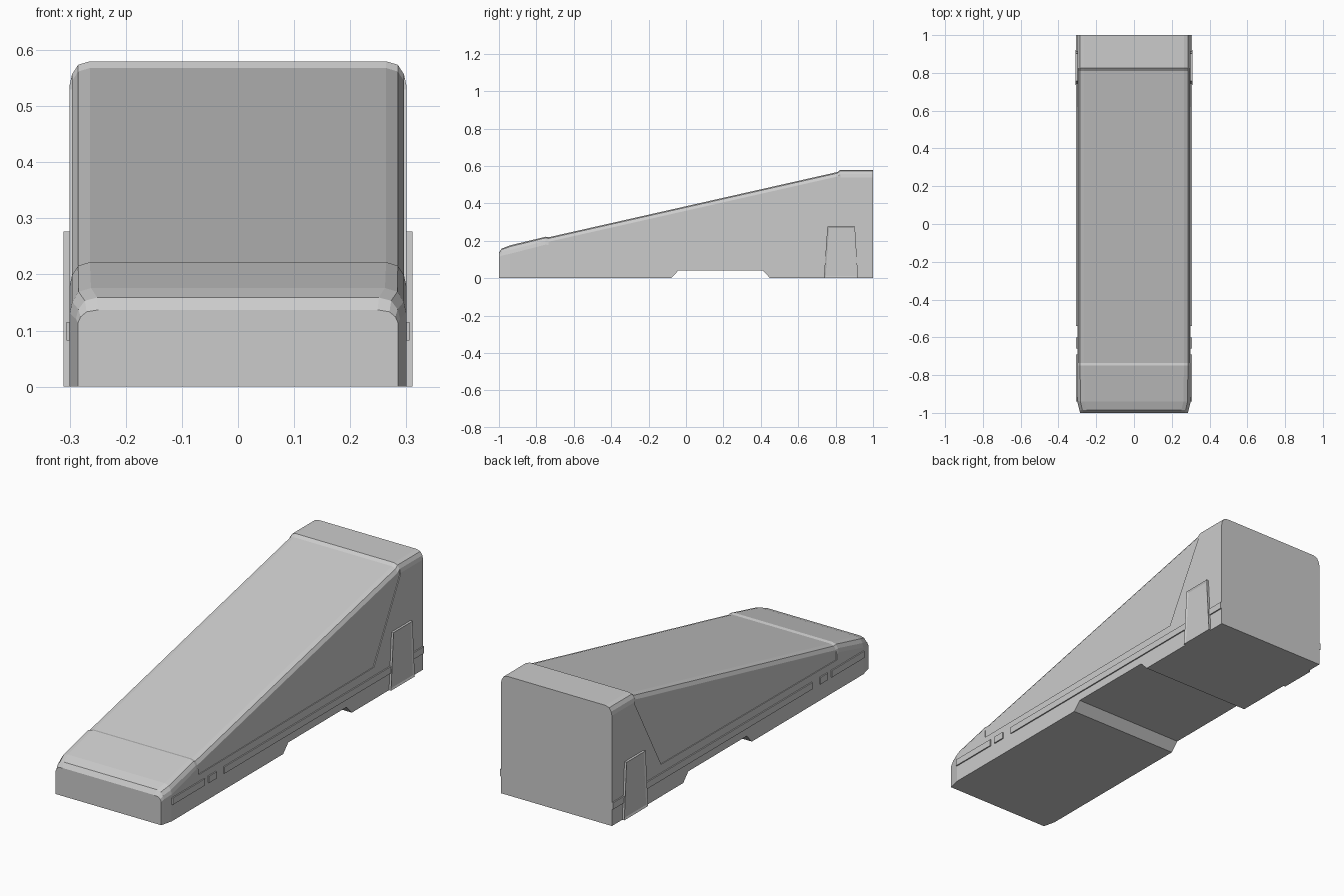
import bpy, bmesh

if "Cube" in bpy.data.objects:
    bpy.data.objects.remove(bpy.data.objects["Cube"])


def make_object(name, bm):
    bmesh.ops.recalc_face_normals(bm, faces=bm.faces)
    mesh = bpy.data.meshes.new(name)
    bm.to_mesh(mesh)
    bm.free()
    obj = bpy.data.objects.new(name, mesh)
    bpy.context.collection.objects.link(obj)
    return obj


def side_plate(name, outline, side, x0, x1, rim=0.0, depth=0.0):
    """Extrude a (y, z) outline outwards on one side; optionally recess its face."""
    bm = bmesh.new()
    inner = [bm.verts.new((side * x0, y, z)) for y, z in outline]
    outer = [bm.verts.new((side * x1, y, z)) for y, z in outline]
    bm.faces.new(inner)
    face = bm.faces.new(outer)
    for i in range(len(outline)):
        j = (i + 1) % len(outline)
        bm.faces.new((inner[i], inner[j], outer[j], outer[i]))
    bmesh.ops.recalc_face_normals(bm, faces=bm.faces)
    if rim:
        bmesh.ops.inset_region(bm, faces=[face], thickness=rim)
        for v in face.verts:
            v.co.x -= side * depth
    return make_object(name, bm)


def rect(y0, y1, z0, z1):
    return [(y0, z0), (y1, z0), (y1, z1), (y0, z1)]


# Wedge body: stations of y, half width, bottom z, top z, shoulder width, shoulder drop
slope = lambda y: 0.219 + (y + 0.735) * (0.568 - 0.219) / (0.81 + 0.735)
stations = [
    (-1.0, 0.285, 0, 0.137, 0.036, 0.023),
    (-0.985, 0.289, 0, 0.159, 0.038, 0.038),
    (-0.94, 0.300, 0, 0.176, 0.038, 0.045),
    (-0.75, 0.300, 0, 0.222, 0.036, 0.042),
    (-0.735, 0.300, 0, 0.219, 0.036, 0.042),
    (-0.08, 0.300, 0, slope(-0.08), 0.036, 0.042),
    (-0.04, 0.300, 0.042, slope(-0.04), 0.036, 0.042),
    (0.41, 0.300, 0.042, slope(0.41), 0.036, 0.042),
    (0.45, 0.300, 0, slope(0.45), 0.036, 0.042),
    (0.81, 0.300, 0, 0.568, 0.036, 0.042),
    (0.825, 0.300, 0, 0.58, 0.036, 0.042),
    (1.0, 0.300, 0, 0.58, 0.036, 0.042),
]
bm = bmesh.new()
rings = []
for y, w, zb, zt, c, d in stations:
    half = [(w, zb), (w, zt - d), (w - 0.12 * c, zt - 0.55 * d),
            (w - 0.42 * c, zt - 0.15 * d), (w - c, zt)]
    section = half + [(-x, z) for x, z in reversed(half)]
    rings.append([bm.verts.new((x, y, z)) for x, z in section])
for a, b in zip(rings, rings[1:]):
    for i in range(len(a)):
        j = (i + 1) % len(a)
        bm.faces.new((a[i], a[j], b[j], b[i]))
bm.faces.new(rings[0])
bm.faces.new(rings[-1])
body = make_object("wedge_body", bm)

# Shallow recessed side panels, plus raised trim and fenders on both sides
panel = [(-0.735, 0.148), (0.62, 0.156), (0.825, 0.53), (0.825, 0.7), (-0.735, 0.7)]
fender = [(0.737, 0), (0.92, 0), (0.903, 0.277), (0.756, 0.277)]
trims = [("front_trim", -0.94, -0.69), ("small_trim", -0.66, -0.60), ("long_trim", -0.54, 1.0)]
for side, label in ((1, "right"), (-1, "left")):
    cutter = side_plate(label + "_panel_cutter", panel, side, 0.296, 0.35)
    cutter.hide_render = True
    cutter.hide_set(True)
    mod = body.modifiers.new(label + "_panel", "BOOLEAN")
    mod.operation = "DIFFERENCE"
    mod.solver = "EXACT"
    mod.object = cutter

    for name, y0, y1 in trims:
        side_plate(f"{label}_{name}", rect(y0, y1, 0.082, 0.115), side, 0.298, 0.306)
    side_plate(label + "_fender", fender, side, 0.298, 0.311, rim=0.013, depth=0.004)
